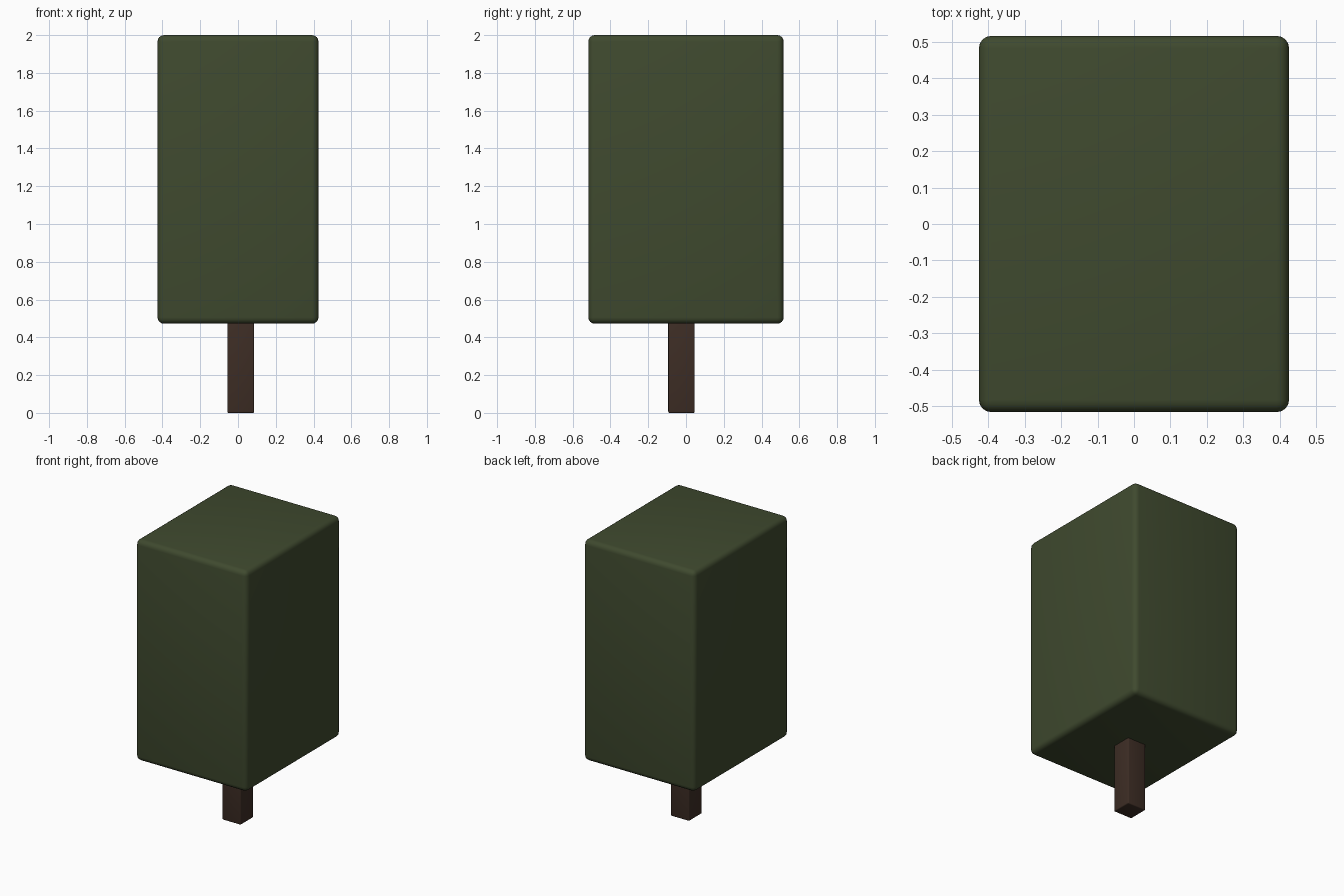
import bpy

if "Cube" in bpy.data.objects:
    bpy.data.objects.remove(bpy.data.objects["Cube"])


def material(name, rgb):
    mat = bpy.data.materials.new(name)
    mat.diffuse_color = (*rgb, 1)
    mat.use_nodes = True
    mat.node_tree.nodes["Principled BSDF"].inputs["Base Color"].default_value = mat.diffuse_color
    return mat


def rounded_box(name, low, high, radius, segments, mat):
    size = [b - a for a, b in zip(low, high)]
    centre = [(a + b) / 2 for a, b in zip(low, high)]
    bpy.ops.mesh.primitive_cube_add(size=1, location=centre)
    obj = bpy.context.object
    obj.name = name
    obj.scale = size
    bpy.ops.object.transform_apply(location=False, rotation=False, scale=True)
    bevel = obj.modifiers.new("rounded_edges", 'BEVEL')
    bevel.width = radius
    bevel.segments = segments
    bpy.ops.object.modifier_apply(modifier=bevel.name)
    bpy.ops.object.shade_smooth_by_angle()
    obj.data.materials.append(mat)
    return obj


# Block of foliage
rounded_box("foliage", (-0.426, -0.517, 0.472), (0.426, 0.517, 2.0), 0.034, 4,
            material("leaf_green", (0.05, 0.068, 0.028)))

# Slightly off-centre square trunk, sunk into the foliage
rounded_box("trunk", (-0.056, -0.094, 0.0), (0.086, 0.046, 0.52), 0.007, 3,
            material("bark_brown", (0.047, 0.026, 0.018)))
